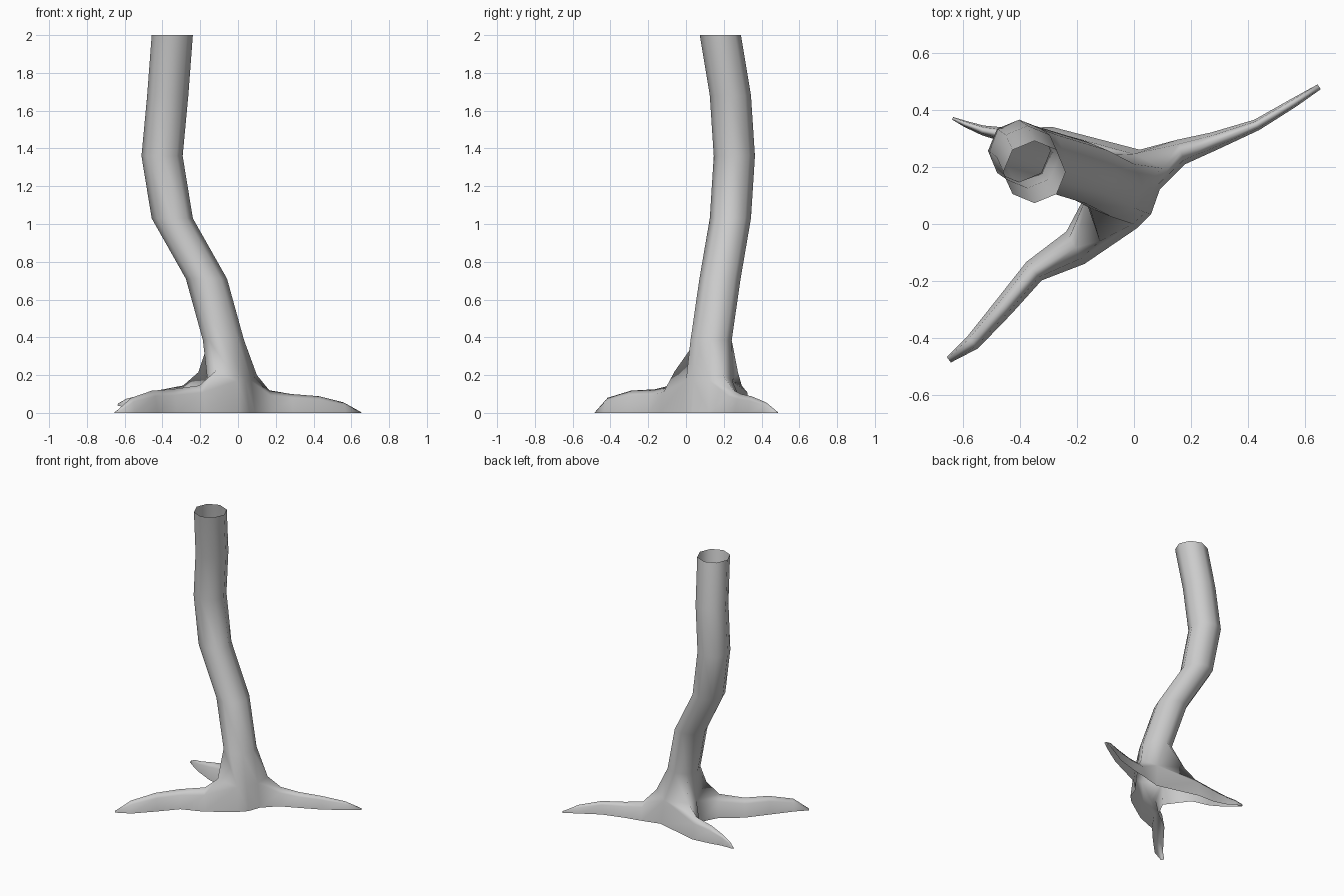
import bpy, bmesh, math
from mathutils import Vector

if "Cube" in bpy.data.objects:
    bpy.data.objects.remove(bpy.data.objects["Cube"])

bm = bmesh.new()


def vert(*p):
    return bm.verts.new(p)


def bridge(a, b, closed=False):
    n = len(a)
    for i in range(n if closed else n - 1):
        j = (i + 1) % n
        bm.faces.new((a[i], a[j], b[j], b[i]))


# Trunk: eight-sided rings along a bent path (x, y, z), open at the top
trunk_path = [(-0.348, 0.182, 2.0), (-0.372, 0.235, 1.68), (-0.402, 0.256, 1.36),
              (-0.348, 0.235, 1.03), (-0.167, 0.18, 0.71), (-0.077, 0.133, 0.385)]
rings = []
for x, y, z in trunk_path:
    r = 0.109
    rings.append([vert(x + r * math.cos(k * math.pi / 4),
                       y + r * math.sin(k * math.pi / 4), z) for k in range(8)])
for upper, lower in zip(rings, rings[1:]):
    bridge(upper, lower, True)

# Flare: one ring with root crests at columns 1, 3, 5 and valleys between
hub = [vert(*p) for p in [(0.07, 0.125, 0.17), (0.10, 0.195, 0.20),
                          (0.0, 0.245, 0.17), (-0.21, 0.275, 0.215),
                          (-0.16, 0.11, 0.16), (-0.12, -0.06, 0.22),
                          (-0.005, 0.0, 0.17), (0.04, 0.04, 0.17)]]
bridge(rings[-1], hub, True)

# Valley feet on the ground
foot = {k: vert(x, y, 0) for k, x, y in [(0, 0.09, 0.12), (2, 0.02, 0.26),
                                         (4, -0.175, 0.09), (6, 0.01, -0.015),
                                         (7, 0.06, 0.035)]}
bridge([hub[6], hub[7], hub[0]], [foot[6], foot[7], foot[0]])


# Roots: arched sections along a path of (x, y, half width, top z, base z)
def root(right, crest, left, path):
    prev = [foot[right], hub[right], hub[crest], hub[left], foot[left]]
    pts = [Vector(p[:2]) for p in path]
    for i, (x, y, w, top, base) in enumerate(path):
        d = (pts[min(i + 1, len(pts) - 1)] - pts[max(i - 1, 0)]).normalized()
        side = Vector((-d.y, d.x)) * w
        shoulder = base + (top - base) * 0.75
        sec = [vert(x + side.x * s, y + side.y * s, z) for s, z in
               ((-1, base), (-0.65, shoulder), (0, top), (0.65, shoulder), (1, base))]
        bridge(prev, sec)
        prev = sec
    bm.faces.new(prev)


root(0, 1, 2, [(0.165, 0.252, 0.045, 0.12, 0), (0.28, 0.29, 0.032, 0.10, 0),
               (0.43, 0.347, 0.02, 0.088, 0), (0.56, 0.425, 0.016, 0.055, 0),
               (0.648, 0.48, 0.01, 0.006, 0)])
root(2, 3, 4, [(-0.29, 0.295, 0.045, 0.145, 0), (-0.42, 0.305, 0.03, 0.12, 0.005),
               (-0.53, 0.328, 0.017, 0.09, 0.02), (-0.59, 0.35, 0.011, 0.075, 0.03),
               (-0.635, 0.37, 0.005, 0.05, 0.038)])
root(4, 5, 6, [(-0.205, -0.083, 0.065, 0.145, 0), (-0.35, -0.165, 0.042, 0.125, 0),
               (-0.455, -0.29, 0.036, 0.118, 0), (-0.565, -0.415, 0.028, 0.08, 0),
               (-0.648, -0.475, 0.012, 0.006, 0)])

bmesh.ops.recalc_face_normals(bm, faces=bm.faces)
mesh = bpy.data.meshes.new("tree_trunk")
bm.to_mesh(mesh)
bm.free()
mesh.shade_smooth()
trunk = bpy.data.objects.new("tree_trunk", mesh)
bpy.context.collection.objects.link(trunk)
